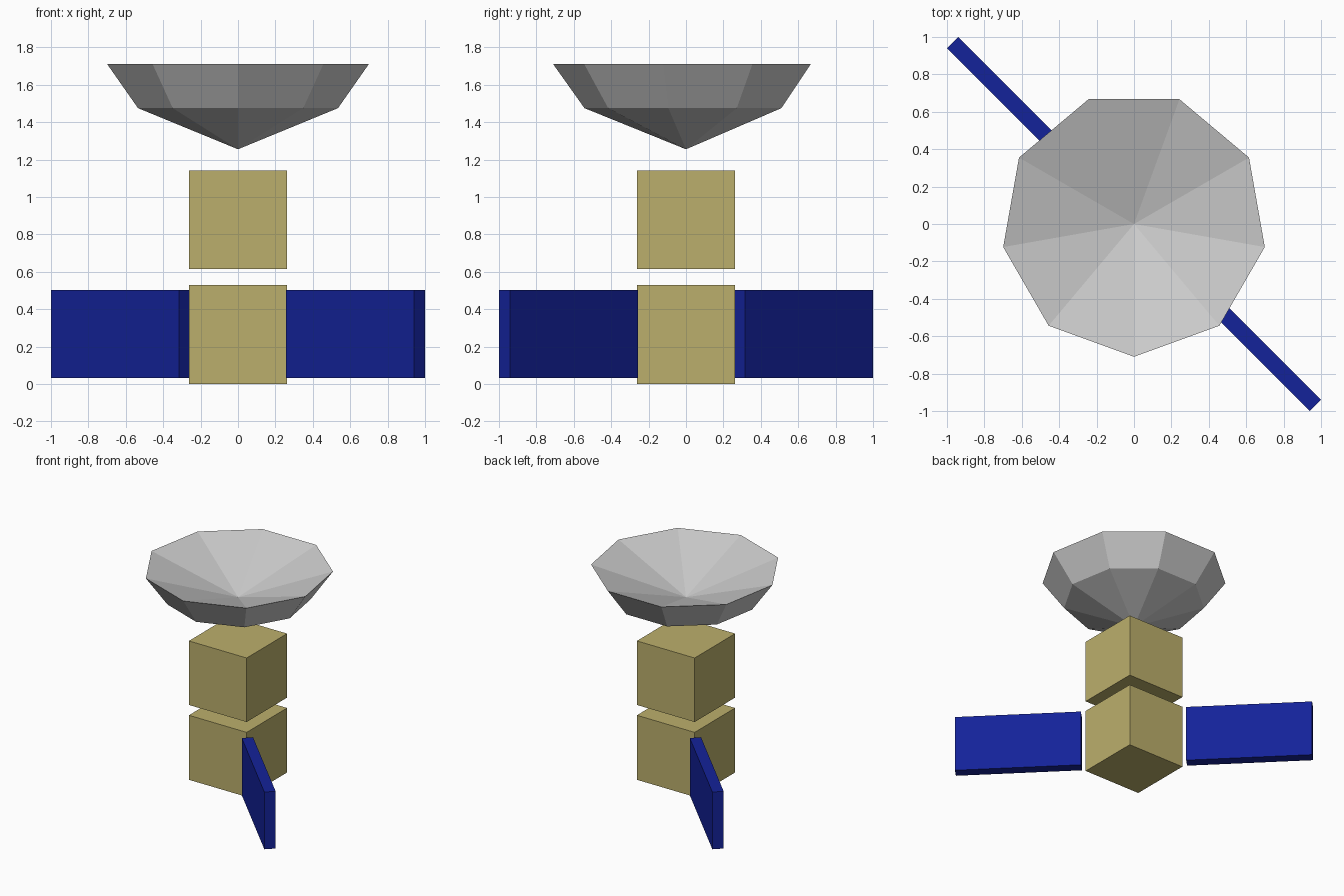
import bpy, bmesh, math
from mathutils import Matrix

if "Cube" in bpy.data.objects:
    bpy.data.objects.remove(bpy.data.objects["Cube"])


def material(name, rgb):
    m = bpy.data.materials.new(name)
    m.diffuse_color = (*rgb, 1)
    m.use_nodes = True
    m.node_tree.nodes["Principled BSDF"].inputs["Base Color"].default_value = m.diffuse_color
    return m


def add_object(name, bm, mat=None):
    bmesh.ops.recalc_face_normals(bm, faces=bm.faces[:])
    me = bpy.data.meshes.new(name)
    bm.to_mesh(me)
    bm.free()
    ob = bpy.data.objects.new(name, me)
    bpy.context.collection.objects.link(ob)
    if mat:
        me.materials.append(mat)
    return ob


def box(name, center, size, mat, turn=0):
    bm = bmesh.new()
    m = (Matrix.Rotation(turn, 4, 'Z') @ Matrix.Translation(center)
         @ Matrix.Diagonal((*size, 1)))
    bmesh.ops.create_cube(bm, size=1, matrix=m)
    return add_object(name, bm, mat)


gold = material("gold_foil", (0.50, 0.43, 0.15))
blue = material("solar_blue", (0.007, 0.016, 0.32))

# Two stacked body cubes
box("lower_body", (0, 0, 0.265), (0.525, 0.525, 0.53), gold)
box("upper_body", (0, 0, 0.878), (0.525, 0.525, 0.526), gold)

# Solar panels reaching out along the diagonal
for side, name in ((1, "solar_panel_right"), (-1, "solar_panel_left")):
    box(name, (side * 0.888, 0, 0.267), (0.967, 0.085, 0.47), blue, -math.pi / 4)

# Nine-sided dish: outer tip, outer ring, rim, then hollow inner cone
N = 9
bm = bmesh.new()
rings = []
for r, z in ((0.543, 1.475), (0.71, 1.71)):
    rings.append([bm.verts.new((r * math.cos(a), r * math.sin(a), z))
                  for a in (2 * math.pi * i / N - math.pi / 2 for i in range(N))])
tip = bm.verts.new((0, 0, 1.255))
hollow = bm.verts.new((0, 0, 1.47))
low, rim = rings
for i in range(N):
    j = (i + 1) % N
    bm.faces.new((tip, low[j], low[i]))
    bm.faces.new((low[i], low[j], rim[j], rim[i]))
    bm.faces.new((rim[i], rim[j], hollow))
add_object("dish", bm)
